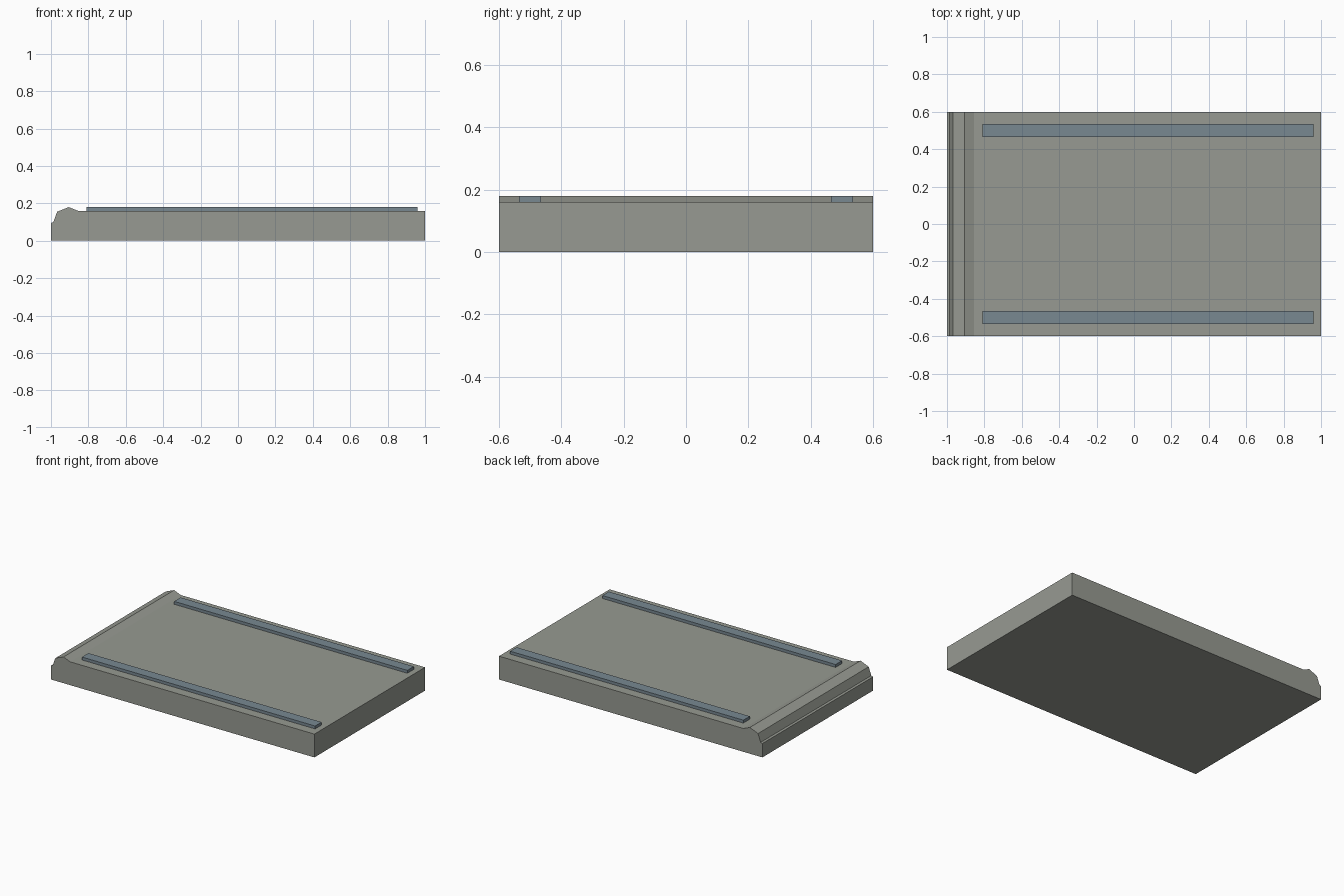
import bpy, bmesh

if "Cube" in bpy.data.objects:
    bpy.data.objects.remove(bpy.data.objects["Cube"])


def material(name, srgb):
    m = bpy.data.materials.new(name)
    m.diffuse_color = [(c / 255 / 12.92 if c < 11 else ((c / 255 + 0.055) / 1.055) ** 2.4) for c in srgb] + [1]
    m.use_nodes = True
    m.node_tree.nodes["Principled BSDF"].inputs["Base Color"].default_value = m.diffuse_color
    return m


def extrude_profile(name, points, y0, y1, mat):
    """Extrude an x-z outline along y."""
    bm = bmesh.new()
    face = bm.faces.new([bm.verts.new((x, y0, z)) for x, z in points])
    moved = bmesh.ops.extrude_face_region(bm, geom=[face])["geom"]
    bmesh.ops.translate(bm, vec=(0, y1 - y0, 0),
                        verts=[v for v in moved if isinstance(v, bmesh.types.BMVert)])
    bmesh.ops.recalc_face_normals(bm, faces=bm.faces)
    mesh = bpy.data.meshes.new(name)
    bm.to_mesh(mesh)
    bm.free()
    mesh.materials.append(mat)
    ob = bpy.data.objects.new(name, mesh)
    bpy.context.collection.objects.link(ob)
    return ob


stone = material("warm grey", (151, 154, 146))
steel = material("blue grey", (120, 136, 145))

# Slab with a raised, stepped lip on the left edge
extrude_profile("slab", [(-1, 0), (1, 0), (1, 0.16), (-0.855, 0.16), (-0.905, 0.18),
                         (-0.967, 0.155), (-0.987, 0.1), (-1, 0.095)], -0.6, 0.6, stone)

# Two long rails on top
for side, y in (("front", -0.5), ("back", 0.5)):
    extrude_profile(side + "_rail", [(-0.81, 0.16), (0.96, 0.16), (0.96, 0.18), (-0.81, 0.18)],
                    y - 0.035, y + 0.035, steel)
